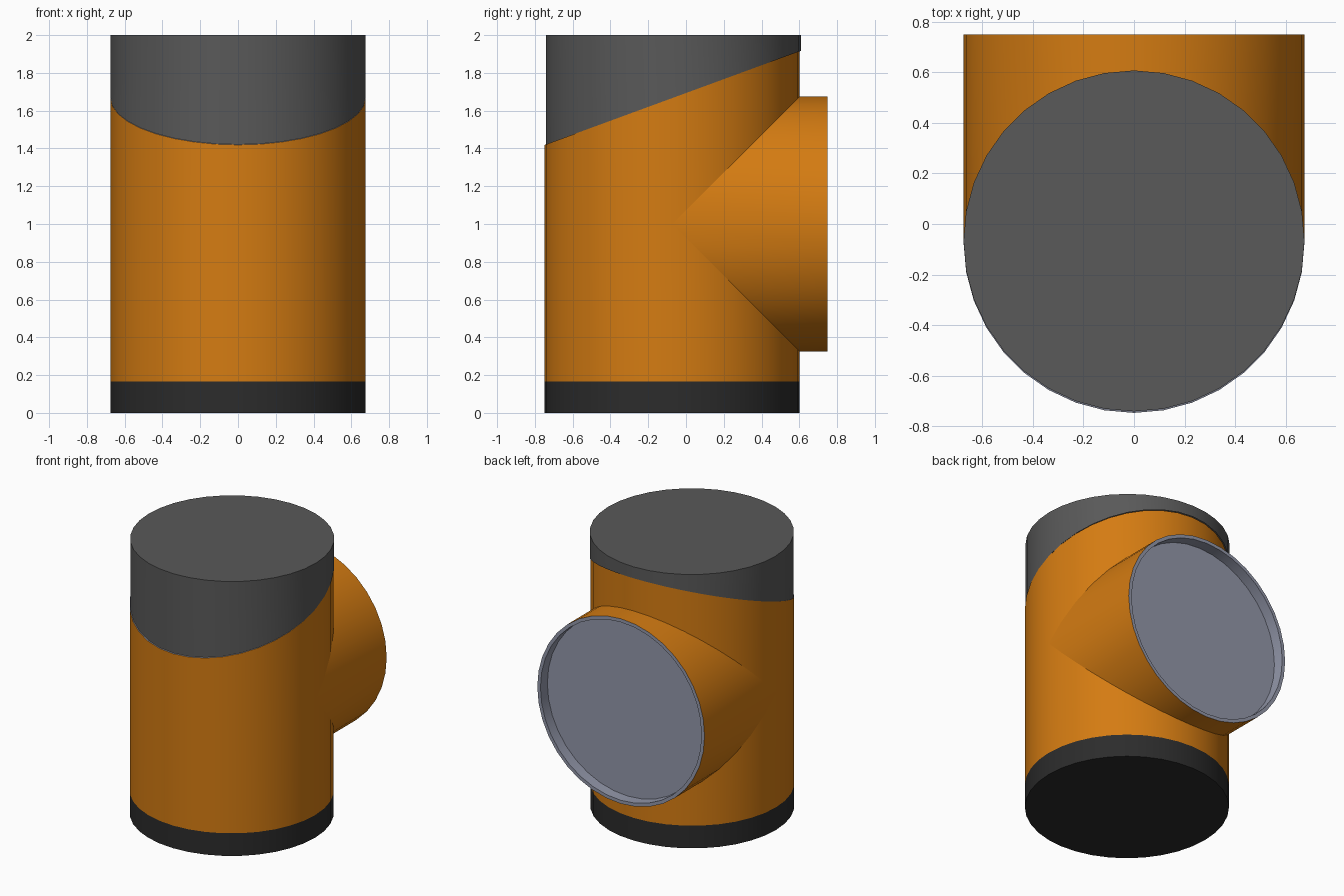
import bpy
import bmesh
from math import sin, cos, tau, radians

cube = bpy.data.objects.get("Cube")
if cube:
    bpy.data.objects.remove(cube, do_unlink=True)

SIDES = 36
R = 0.675            # radius shared by the body and the branch
BODY_Y = -0.073      # axis of the upright body
CAP_Y = -0.067       # cap sits slightly further back, leaving a thin ledge
BASE_TOP = 0.165
BRANCH_Z = 1.0
BRANCH_END = 0.75


def material(name, rgb):
    m = bpy.data.materials.new(name)
    m.use_nodes = True
    m.diffuse_color = (*rgb, 1)
    m.node_tree.nodes["Principled BSDF"].inputs["Base Color"].default_value = (*rgb, 1)
    return m


orange = material("orange", (0.66, 0.2, 0.006))
grey = material("mid grey", (0.1, 0.1, 0.1))
black = material("dark grey", (0.025, 0.025, 0.025))
metal = material("pale blue grey", (0.29, 0.31, 0.4))


def slant(y):
    """Height of the sloping seam between body and cap."""
    return 1.42 + 0.367 * (y + 0.745)


def upright(y0, height):
    """Horizontal ring; height may depend on y."""
    def point(a):
        y = y0 + R * cos(a)
        return -R * sin(a), y, height(y)
    return point


def sideways(radius, depth):
    """Ring around the branch axis; depth may depend on the offset from it."""
    def point(a):
        dz = radius * cos(a)
        return radius * sin(a), depth(dz), BRANCH_Z + dz
    return point


def loft(name, rings, bands, start=None, end=None):
    """Bridge rings with one material per band and optional end faces."""
    bm = bmesh.new()
    loops = [[bm.verts.new(ring(tau * i / SIDES)) for i in range(SIDES)] for ring in rings]
    mesh = bpy.data.meshes.new(name)
    mats = []

    def paint(face, mat):
        if mat not in mats:
            mats.append(mat)
            mesh.materials.append(mat)
        face.material_index = mats.index(mat)

    for a, b, mat in zip(loops, loops[1:], bands):
        for i in range(SIDES):
            j = (i + 1) % SIDES
            paint(bm.faces.new((a[i], a[j], b[j], b[i])), mat)
    if start:
        paint(bm.faces.new(loops[0][::-1]), start)
    if end:
        paint(bm.faces.new(loops[-1]), end)
    bm.to_mesh(mesh)
    bm.free()
    obj = bpy.data.objects.new(name, mesh)
    bpy.context.collection.objects.link(obj)
    bpy.ops.object.select_all(action="DESELECT")
    obj.select_set(True)
    bpy.context.view_layer.objects.active = obj
    bpy.ops.object.shade_smooth_by_angle(angle=radians(30))
    return obj


# Dark foot under the body
loft("base_band",
     [upright(BODY_Y, lambda y: 0), upright(BODY_Y, lambda y: BASE_TOP)],
     [black], start=black)

# Upright body with a sloping top
loft("body",
     [upright(BODY_Y, lambda y: BASE_TOP), upright(BODY_Y, slant)],
     [orange], end=metal)

# Cap filling the slope up to a level top
loft("top_cap",
     [upright(CAP_Y, slant), upright(CAP_Y, lambda y: 2)],
     [grey], end=grey)

# Side branch, mitred into the body, with a recessed end
loft("side_branch",
     [sideways(R, lambda dz: BODY_Y + abs(dz)),
      sideways(R, lambda dz: BRANCH_END),
      sideways(0.65, lambda dz: BRANCH_END),
      sideways(0.65, lambda dz: BRANCH_END - 0.08)],
     [orange, metal, metal], end=metal)
